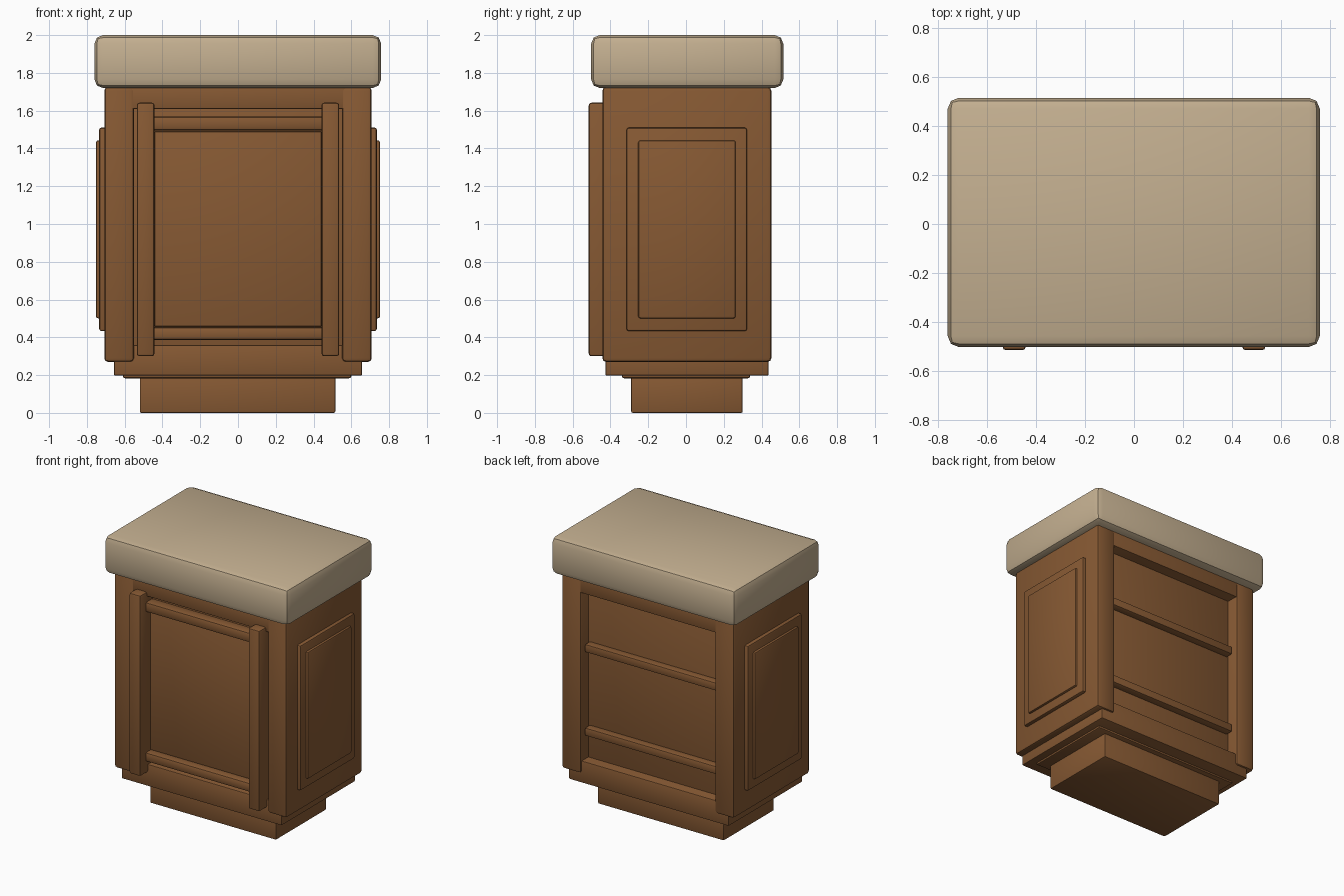
import bpy

if "Cube" in bpy.data.objects:
    bpy.data.objects.remove(bpy.data.objects["Cube"])


def material(name, rgb):
    m = bpy.data.materials.new(name)
    m.diffuse_color = (*rgb, 1)
    m.use_nodes = True
    m.node_tree.nodes["Principled BSDF"].inputs["Base Color"].default_value = m.diffuse_color
    return m


wood = material("brown wood", (0.24, 0.10, 0.033))
stone = material("beige stone", (0.55, 0.43, 0.28))


def box(name, x, y, z, bevel=0.01, mat=wood, segments=2):
    """Bevelled box from (min, max) ranges on each axis."""
    ranges = (x, y, z)
    bpy.ops.mesh.primitive_cube_add(size=1, location=[(a + b) / 2 for a, b in ranges])
    ob = bpy.context.object
    ob.name = name
    ob.scale = [b - a for a, b in ranges]
    bpy.ops.object.transform_apply(location=False, rotation=False, scale=True)
    mod = ob.modifiers.new("bevel", 'BEVEL')
    mod.width = bevel
    mod.segments = segments
    bpy.ops.object.modifier_apply(modifier="bevel")
    ob.data.materials.append(mat)
    bpy.ops.object.shade_smooth_by_angle(angle=0.5)
    return ob


def side_box(name, x, y, z, bevel=0.01):
    """The same box on the right and the left."""
    box(name + "_right", x, y, z, bevel)
    box(name + "_left", (-x[1], -x[0]), y, z, bevel)


# Stepped foot and base
box("foot", (-0.52, 0.515), (-0.29, 0.30), (0.0, 0.20), 0.008)
box("foot_step", (-0.61, 0.60), (-0.34, 0.34), (0.183, 0.22), 0.012)
box("base", (-0.657, 0.657), (-0.427, 0.437), (0.197, 0.36), 0.008)

# Carcass: thick sides, top rail and recessed core between them
side_box("side_wall", (0.55, 0.708), (-0.443, 0.452), (0.27, 1.725), 0.02)
box("top_rail", (-0.70, 0.70), (-0.437, 0.446), (1.61, 1.735), 0.006)
box("core", (-0.57, 0.57), (-0.37, 0.36), (0.33, 1.65), 0.005)

# Raised panels on the sides
side_box("side_panel_outer", (0.69, 0.735), (-0.315, 0.323), (0.433, 1.51), 0.012)
side_box("side_panel_inner", (0.72, 0.752), (-0.253, 0.263), (0.50, 1.443), 0.012)

# Front door: stiles, rails and panel
side_box("door_stile", (0.442, 0.536), (-0.515, -0.36), (0.30, 1.642), 0.014)
box("door_panel", (-0.443, 0.443), (-0.40, -0.35), (0.457, 1.49), 0.008)
for label, lo, hi in (("upper", 1.495, 1.57), ("lower", 0.385, 0.455)):
    box("door_rail_" + label, (-0.48, 0.48), (-0.45, -0.36), (lo, hi), 0.018)

# Bars across the open back
for label, z in (("upper", 1.19), ("lower", 0.57)):
    box("back_bar_" + label, (-0.542, 0.542), (0.34, 0.415), (z - 0.03, z + 0.03), 0.01)

# Thick worktop
box("worktop", (-0.76, 0.758), (-0.502, 0.515), (1.72, 2.0), 0.045, stone)
